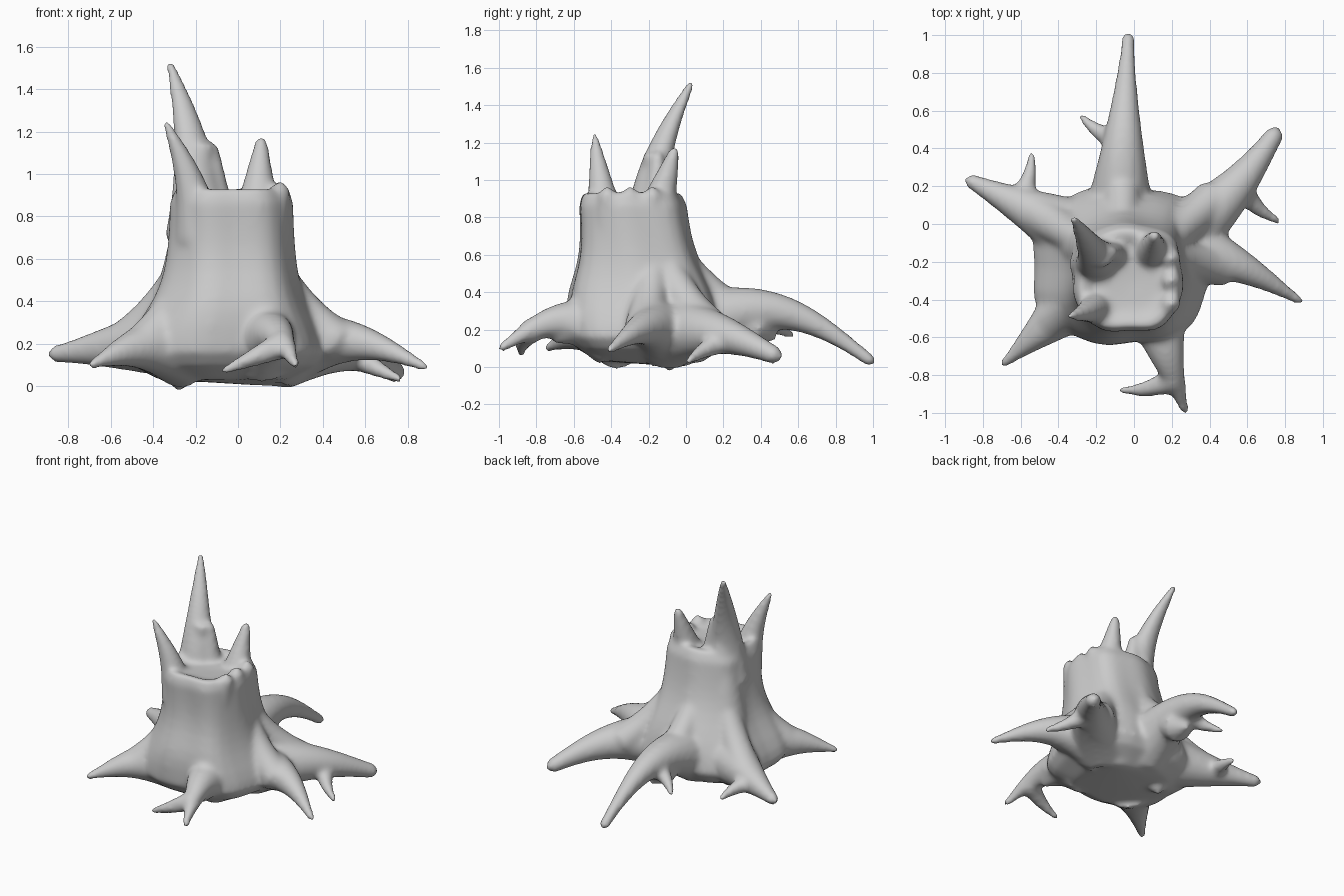
import bpy, bmesh, math
from mathutils import Vector

cube = bpy.data.objects.get("Cube")
if cube:
    bpy.data.objects.remove(cube, do_unlink=True)

wood = bpy.data.materials.new("pale grey wood")
wood.use_nodes = True
grey = (0.6, 0.6, 0.6, 1)
wood.diffuse_color = grey
wood.node_tree.nodes["Principled BSDF"].inputs["Base Color"].default_value = grey

bm = bmesh.new()


def loft(rings, start, end):
    """Bridge closed rings and close both ends to a point."""
    loops = [[bm.verts.new(point) for point in ring] for ring in rings]
    count = len(loops[0])
    for lower, upper in zip(loops, loops[1:]):
        for i in range(count):
            j = (i + 1) % count
            bm.faces.new((lower[i], lower[j], upper[j], upper[i]))
    for loop, tip in ((loops[0][::-1], start), (loops[-1], end)):
        apex = bm.verts.new(tip)
        for i in range(count):
            bm.faces.new((loop[i], loop[(i + 1) % count], apex))


def angles(count):
    return [math.tau * k / count for k in range(count)]


def limb(start, tip, thick, thin=0.02, bow=(0, 0, 0), wide=1, power=1, steps=16):
    """Tapered round limb from start to tip, its middle pushed out by bow."""
    start, tip, bow = Vector(start), Vector(tip), Vector(bow)
    rings = []
    for i in range(steps + 1):
        t = i / steps
        centre = start.lerp(tip, t) + bow * math.sin(math.pi * t)
        along = (tip - start + bow * math.pi * math.cos(math.pi * t)).normalized()
        across = along.cross(Vector((0, 0, 1))).normalized()
        over = across.cross(along)
        radius = thin + (thick - thin) * (1 - t) ** power
        rings.append([centre + radius * (wide * across * math.cos(a) - over * math.sin(a))
                      for a in angles(16)])
    loft(rings, start, tip + along * thin)


def root(start, tip, thick, thin=0.025, bow=(0, 0, 0), power=1.2):
    """Root with a buttress sweeping down into it from the trunk."""
    limb(start, tip, thick, thin, bow, power=power)
    high = Vector((-0.04, -0.25, 0)).lerp(Vector(start), 0.6)
    low = Vector(start).lerp(Vector(tip), 0.4)
    high.z, low.z = 0.65, 0.2
    limb(high, low, thick=0.08, thin=0.11, bow=(0, 0, -0.05))


def trunk_ring(z, scale=1, drop=0):
    """Squarish, grooved section that flares towards the ground."""
    tuck = scale * min(1, z * 7) ** 0.3
    flare = 1 / (1 + (z / 0.36) ** 4)
    half_width = 0.28 + 0.2 * flare
    half_depth = 0.28 + 0.13 / (1 + (z / 0.5) ** 6)
    ring = []
    for a in angles(40):
        c, s = math.cos(a), math.sin(a)
        square = (abs(c) ** 2.7 + abs(s) ** 2.7) ** (-1 / 2.7)
        bark = tuck * square * (1 + 0.025 * math.sin(7 * a + 2 * z + 1))
        ring.append((half_width * c * bark - 0.03 - 0.04 * flare,
                     half_depth * s * bark - 0.2 - z / 10, z - drop))
    return ring


# Trunk with a shallow dished top
top = 0.93
levels = 14
trunk = [trunk_ring(top * (i + 0.5) / (levels + 0.5)) for i in range(levels)]
trunk += [trunk_ring(top, scale) for scale in (0.92, 0.8)]
trunk.append(trunk_ring(top, scale=0.6, drop=0.03))
loft(trunk, start=(0.15, 0, 0), end=(0, -0.3, 0.89))

# Back root and its spur
root((-0.08, 0, 0.2), (-0.03, 0.99, 0.03), thick=0.2, thin=0.035, bow=(0, 0, 0.18), power=1.4)
limb((-0.04, 0.46, 0.28), (-0.28, 0.57, 0.17), thick=0.08, bow=(0, -0.04, 0))

# Left back root and its spur
root((0.2, -0.1, 0.18), (0.75, 0.48, 0.06), thick=0.2, thin=0.05, bow=(0.03, -0.03, 0.06))
limb((0.54, 0.26, 0.17), (0.77, 0.01, 0.03), thick=0.08, bow=(-0.03, -0.02, 0))

# Left front root
root((0.2, -0.1, 0.17), (0.88, -0.41, 0.09), thick=0.19, bow=(0, 0.04, 0.08))

# Front root and its spur
root((0.1, -0.4, 0.18), (0.27, -0.99, 0.1), thick=0.18, bow=(-0.01, 0, 0.1))
limb((0.22, -0.82, 0.2), (-0.07, -0.88, 0.07), thick=0.07, bow=(0, -0.02, 0))

# Right front root
root((-0.25, -0.35, 0.18), (-0.69, -0.74, 0.1), thick=0.2, bow=(0, 0, 0.04))

# Right back root and its spur
root((-0.3, -0.05, 0.22), (-0.87, 0.23, 0.15), thick=0.19, thin=0.04)
limb((-0.62, 0.1, 0.18), (-0.54, 0.37, 0.13), thick=0.07, bow=(0.02, 0, 0))

# Tall splinter with a broad shoulder, then the two short splinters
limb((-0.19, -0.21, 0.7), (-0.32, 0.03, 1.52), thick=0.13, bow=(0.04, -0.06, 0), wide=1.2)
limb((-0.1, -0.17, 0.7), (-0.12, -0.15, 1.13), thick=0.11, thin=0.03)
limb((-0.18, -0.42, 0.7), (-0.34, -0.49, 1.24), thick=0.12, bow=(0.03, 0, 0))
limb((0.09, -0.17, 0.8), (0.11, -0.06, 1.16), thick=0.11, thin=0.03)

# Raised rim corners on the left
for y in (-0.42, -0.3, -0.18):
    limb((0.1, y, 0.5), (0.2, y, 0.93), thick=0.1, thin=0.05)

# Broad bark ridges running down below the splinters
limb((-0.17, -0.17, 1.15), (-0.26, -0.1, 0.2), thick=0.06, thin=0.24, power=0.5)
limb((-0.05, -0.1, 0.9), (-0.05, 0.03, 0.3), thick=0.06, thin=0.13)

bmesh.ops.recalc_face_normals(bm, faces=bm.faces)
mesh = bpy.data.meshes.new("tree_stump")
bm.to_mesh(mesh)
bm.free()
mesh.materials.append(wood)
stump = bpy.data.objects.new("tree_stump", mesh)
bpy.context.collection.objects.link(stump)

# Fuse the limbs into one skin and soften the joins
fuse = stump.modifiers.new("fuse", 'REMESH')
fuse.mode = 'VOXEL'
fuse.voxel_size = 0.016
fuse.use_smooth_shade = True
soften = stump.modifiers.new("soften", 'SMOOTH')
soften.factor = 0.5
soften.iterations = 14
